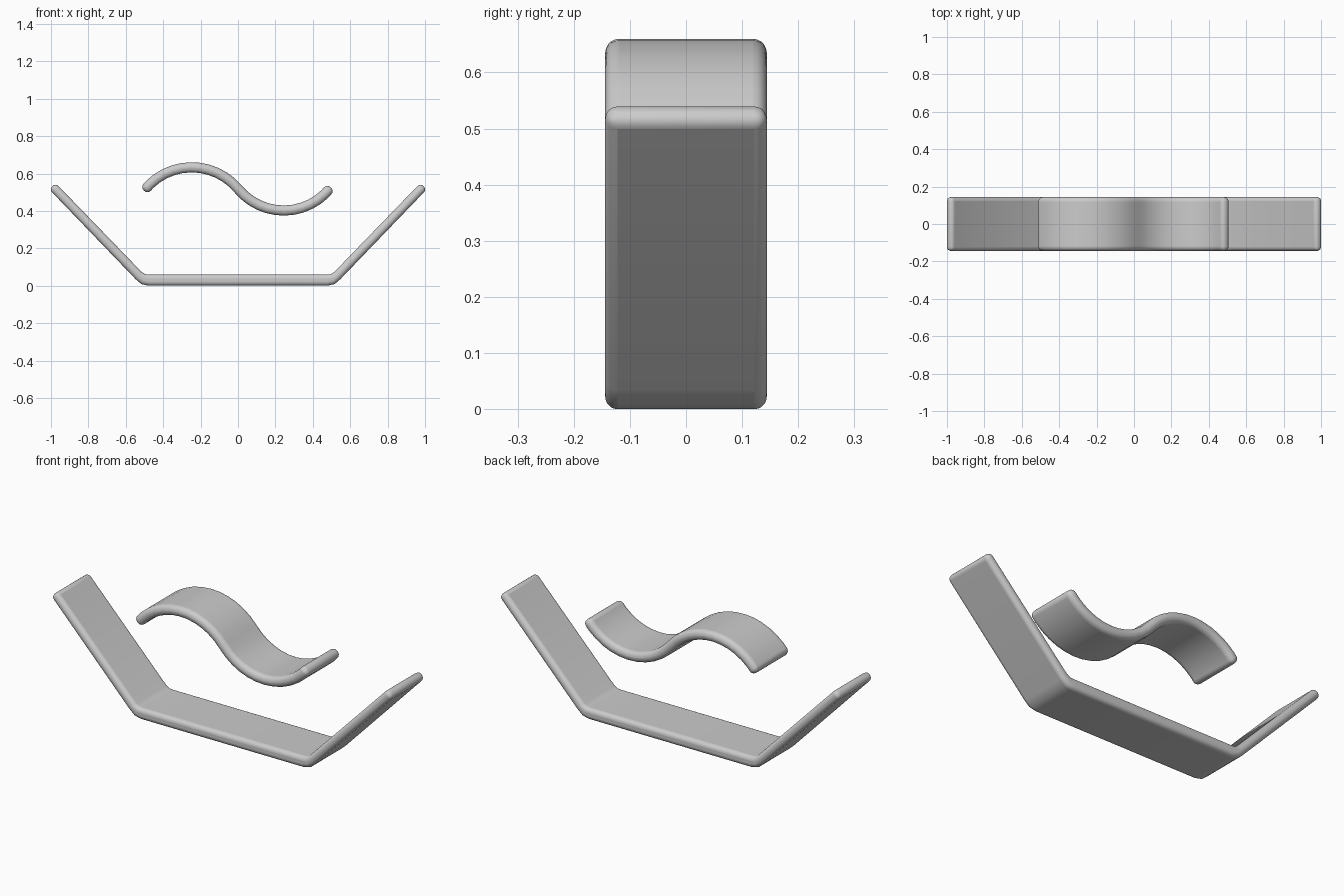
import bpy
import bmesh
import math
from mathutils import Vector

cube = bpy.data.objects.get("Cube")
if cube:
    bpy.data.objects.remove(cube)

HALF_WIDTH = 0.144

grey = bpy.data.materials.new("light grey")
grey.use_nodes = True
colour = (0.6, 0.6, 0.6, 1)
grey.diffuse_color = colour
grey.node_tree.nodes["Principled BSDF"].inputs["Base Color"].default_value = colour


def arc(a, b, sagitta, steps):
    """Points on a circular arc from a to b; positive sagitta bulges upward."""
    a, b = Vector(a), Vector(b)
    chord = (b - a).length
    along = (b - a).normalized()
    up = Vector((-along.y, along.x)) * math.copysign(1, sagitta)
    s = abs(sagitta)
    radius = (chord * chord / 4 + s * s) / (2 * s)
    centre = (a + b) / 2 + up * (s - radius)
    span = math.asin(chord / 2 / radius)
    angles = [span * (2 * i / steps - 1) for i in range(steps + 1)]
    return [centre + radius * (along * math.sin(t) + up * math.cos(t)) for t in angles]


def band(name, path, halves, round_over):
    """Thicken an x-z centre line, extrude it across y and round its rim."""
    path = [Vector(p) for p in path]
    bm = bmesh.new()
    rings = []
    for i, (p, half) in enumerate(zip(path, halves)):
        before = (p - path[i - 1]).normalized() if i else None
        after = (path[i + 1] - p).normalized() if i < len(path) - 1 else None
        before, after = before or after, after or before
        t = (before + after).normalized()
        offset = Vector((-t.y, t.x)) * half / t.dot(after)
        low, high = p - offset, p + offset
        corners = ((low, -1), (high, -1), (high, 1), (low, 1))
        rings.append([bm.verts.new((q.x, side * HALF_WIDTH, q.y)) for q, side in corners])
    for r, s in zip(rings, rings[1:]):
        for k in range(4):
            n = (k + 1) % 4
            bm.faces.new((r[k], r[n], s[n], s[k]))
    bm.faces.new(rings[0])
    bm.faces.new(rings[-1])
    bmesh.ops.recalc_face_normals(bm, faces=bm.faces)
    mesh = bpy.data.meshes.new(name)
    bm.to_mesh(mesh)
    bm.free()
    mesh.materials.append(grey)
    obj = bpy.data.objects.new(name, mesh)
    bpy.context.collection.objects.link(obj)
    bevel = obj.modifiers.new("rounded rim", 'BEVEL')
    bevel.width = round_over
    bevel.segments = 5
    bevel.limit_method = 'ANGLE'
    bevel.angle_limit = math.radians(60)
    bevel.use_clamp_overlap = False
    bpy.ops.object.select_all(action='DESELECT')
    obj.select_set(True)
    bpy.context.view_layer.objects.active = obj
    bpy.ops.object.shade_smooth_by_angle(angle=math.radians(35))
    return obj


# Open tray: flat floor with two sloping wings
left = [(-0.992, 0.532), (-0.53, 0.053), (-0.505, 0.035), (-0.475, 0.03)]
right = [(-x, z) for x, z in reversed(left)]
thickness = [0.024, 0.025, 0.028, 0.03]
band("tray", left + right, thickness + thickness[::-1], 0.022)

# Floating S-shaped strip: a crest running into a trough
crest = arc((-0.502, 0.508), (0, 0.518), 0.12, 12)
trough = arc((0, 0.518), (0.496, 0.526), -0.12, 12)
wave = crest + trough[1:]
band("wave_strip", wave, [0.027] * len(wave), 0.025)
